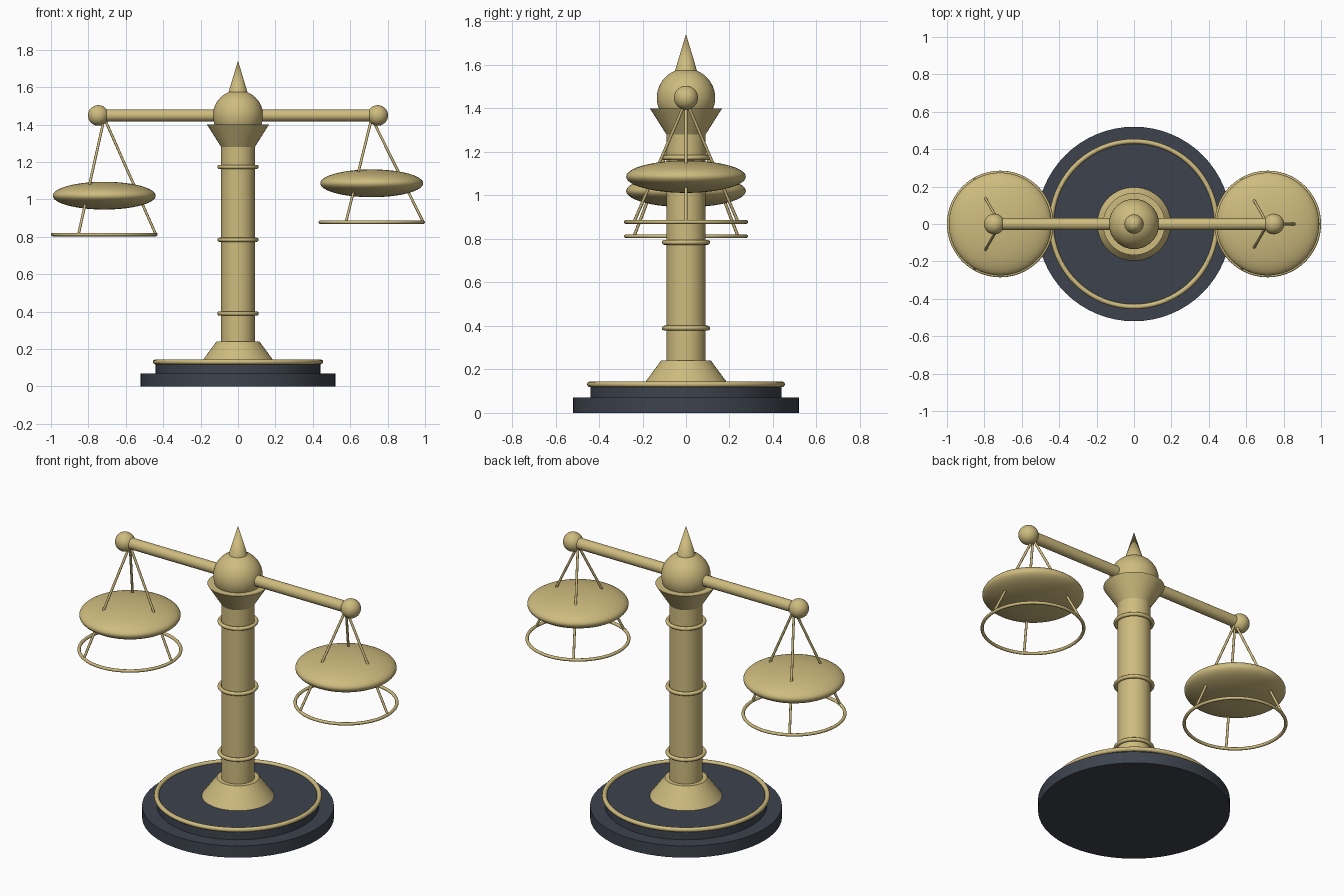
import bpy
import math
from mathutils import Vector

cube = bpy.data.objects.get("Cube")
if cube:
    bpy.data.objects.remove(cube, do_unlink=True)


def make_material(name, rgb):
    mat = bpy.data.materials.new(name)
    mat.use_nodes = True
    mat.diffuse_color = (*rgb, 1)
    bsdf = next(n for n in mat.node_tree.nodes if n.type == "BSDF_PRINCIPLED")
    bsdf.inputs["Base Color"].default_value = (*rgb, 1)
    return mat


brass = make_material("brass", (0.62, 0.50, 0.21))
slate = make_material("dark slate", (0.047, 0.057, 0.076))


def finish(name, mat):
    obj = bpy.context.object
    obj.name = name
    obj.data.materials.append(mat)
    bpy.ops.object.shade_smooth_by_angle(angle=math.radians(35))
    return obj


def frustum(name, r_low, r_high, z_low, z_high, mat=brass):
    bpy.ops.mesh.primitive_cone_add(
        vertices=64, radius1=r_low, radius2=r_high,
        depth=z_high - z_low, location=(0, 0, (z_low + z_high) / 2))
    return finish(name, mat)


def ring(name, major, minor, location):
    bpy.ops.mesh.primitive_torus_add(
        major_radius=major, minor_radius=minor, major_segments=80,
        minor_segments=12, location=location)
    return finish(name, brass)


def ball(name, radius, location, flatten=1):
    bpy.ops.mesh.primitive_uv_sphere_add(
        segments=64, ring_count=32, radius=radius, location=location)
    bpy.context.object.scale.z = flatten
    return finish(name, brass)


def rod(name, start, end, radius, sides=32):
    start, end = Vector(start), Vector(end)
    axis = end - start
    bpy.ops.mesh.primitive_cylinder_add(
        vertices=sides, radius=radius, depth=axis.length,
        location=(start + end) / 2,
        rotation=axis.to_track_quat("Z", "Y").to_euler())
    return finish(name, brass)


# Stepped base with brass trim
frustum("base_lower", 0.52, 0.52, 0, 0.07, slate)
frustum("base_upper", 0.44, 0.44, 0.07, 0.13, slate)
ring("base_trim", 0.442, 0.013, (0, 0, 0.131))

# Column
frustum("column_foot", 0.196, 0.115, 0.13, 0.24)
frustum("column", 0.09, 0.09, 0.22, 1.30)
for i, z in enumerate((0.39, 0.784, 1.174)):
    ring(f"column_ring_{i + 1}", 0.1, 0.011, (0, 0, z))
frustum("capital", 0.09, 0.166, 1.28, 1.40)

# Pivot and finial
BEAM_Z = 1.449
ball("pivot_ball", 0.134, (0, 0, BEAM_Z))
frustum("finial", 0.05, 0, 1.575, 1.742)

# Beam
rod("beam", (-0.75, 0, BEAM_Z), (0.75, 0, BEAM_Z), 0.032)

# Hanging pans, the left one riding higher
for side, sign, pan_z, rim_z in (("left", 1, 1.086, 0.878),
                                 ("right", -1, 1.02, 0.812)):
    x = sign * 0.715
    ball(f"{side}_beam_ball", 0.055, (sign * 0.747, 0, BEAM_Z))
    ball(f"{side}_pan", 0.275, (x, 0, pan_z), flatten=0.27)
    ring(f"{side}_rim", 0.276, 0.009, (x, 0, rim_z))
    for i in range(3):
        a = math.tau * i / 3
        foot = (x + 0.276 * math.cos(a), 0.276 * math.sin(a), rim_z)
        rod(f"{side}_hanger_{i + 1}", (x, 0, 1.435), foot, 0.007, 12)
